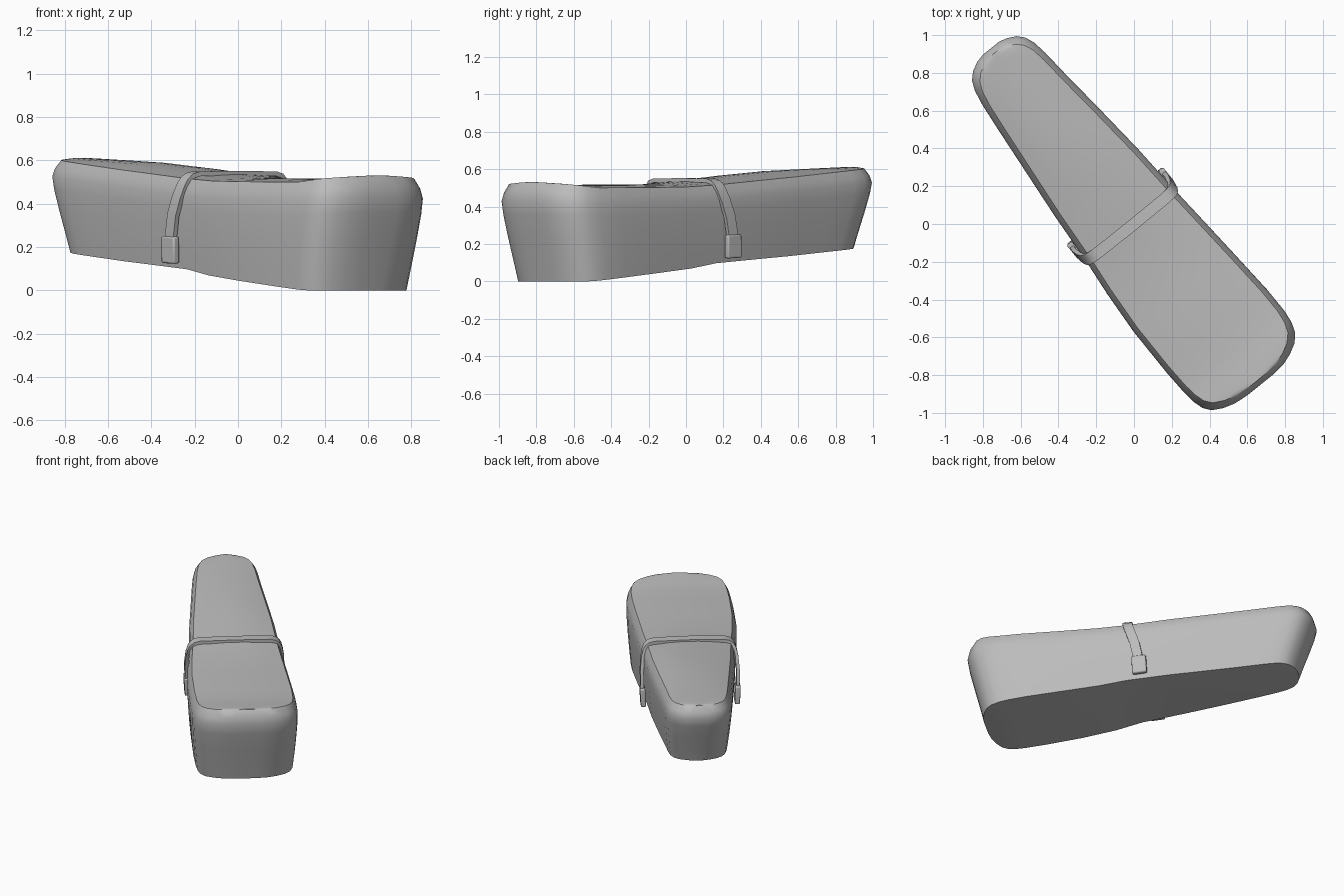
import bpy, bmesh, math
from mathutils import Vector

cube = bpy.data.objects.get("Cube")
if cube:
    bpy.data.objects.remove(cube)

grey = bpy.data.materials.new("seat grey")
grey.use_nodes = True
tone = (0.5, 0.5, 0.5, 1)
grey.diffuse_color = tone
grey.node_tree.nodes["Principled BSDF"].inputs["Base Color"].default_value = tone

# The seat runs diagonally: u goes to the rear, v goes across
ALONG = Vector((-0.628, 0.778, 0))
ACROSS = Vector((0.778, 0.628, 0))


def place(u, v, z):
    return ALONG * u + ACROSS * v + Vector((0, 0, z))


def lerp_table(table, x):
    """Smoothly read a value from (x, value) pairs."""
    if x <= table[0][0]:
        return table[0][1]
    for (x0, a), (x1, b) in zip(table, table[1:]):
        if x <= x1:
            return a + (b - a) * (x - x0) / (x1 - x0)
    return table[-1][1]


def finish(bm, name, angle):
    bmesh.ops.recalc_face_normals(bm, faces=bm.faces)
    mesh = bpy.data.meshes.new(name)
    bm.to_mesh(mesh)
    bm.free()
    mesh.materials.append(grey)
    obj = bpy.data.objects.new(name, mesh)
    bpy.context.collection.objects.link(obj)
    bpy.ops.object.select_all(action="DESELECT")
    obj.select_set(True)
    bpy.context.view_layer.objects.active = obj
    bpy.ops.object.shade_smooth_by_angle(angle=math.radians(angle))
    return obj


# Seat body: plan stations (u, right edge, left edge), with rounded ends
PLAN = [(-1.083, -.1, .08), (-1.075, -.18, .15), (-1.055, -.245, .21),
        (-1.025, -.3, .265), (-.985, -.33, .302), (-.93, -.346, .322),
        (-.86, -.354, .331), (-.72, -.36, .33), (-.45, -.36, .313),
        (-.2, -.343, .296), (0, -.322, .282), (.3, -.3, .266),
        (.6, -.27, .24), (.85, -.245, .216), (1.0, -.228, .204),
        (1.08, -.212, .192), (1.13, -.19, .172), (1.165, -.155, .14),
        (1.19, -.105, .09), (1.2, -.06, .05)]
BOTTOM = [(-.88, 0), (-.45, .042), (-.2, .066), (.02, .1), (.5, .132), (1.08, .178)]
TOP = [(-1.06, .527), (-.97, .515), (-.85, .5), (-.4, .502), (-.05, .508),
       (.05, .522), (.3, .538), (.6, .56), (1.15, .605)]
CROWN = [(-1.08, .004), (-.8, .016), (-.1, .014), (.06, .028), (.6, .032), (1.18, .006)]
# Side levels: height fraction, inset at the ends, inset at the sides
LEVELS = [(0, .105, .024), (.2, .08, .015), (.45, .045, .006), (.68, .014, 0),
          (.82, 0, 0), (.91, .01, .009), (1, .03, .029)]
COLUMNS = 8


def level_point(u, v, level):
    t, end, side = level
    u2 = u * (1 - end / 1.14)
    v2 = v - math.copysign(side, v)
    low, high = lerp_table(BOTTOM, u2), lerp_table(TOP, u2)
    return Vector((u2, v2, low + (high - low) * t))


bm = bmesh.new()
rings = []
for level in LEVELS:
    outline = [(u, a) for u, a, b in PLAN] + [(u, b) for u, a, b in reversed(PLAN)]
    rings.append([bm.verts.new(place(*level_point(u, v, level))) for u, v in outline])
count = len(rings[0])
for low, high in zip(rings, rings[1:]):
    for i in range(count):
        j = (i + 1) % count
        bm.faces.new((low[i], low[j], high[j], high[i]))

# Domed top and slightly bowed base, laid in strips between the two edges
for ring, level, bow in ((rings[-1], LEVELS[-1], 1), (rings[0], LEVELS[0], -.25)):
    rows = []
    for i, (u, a, b) in enumerate(PLAN):
        p, q = level_point(u, a, level), level_point(u, b, level)
        row = [ring[i]]
        for k in range(1, COLUMNS):
            s = k / COLUMNS
            c = p.lerp(q, s)
            dome = bow * lerp_table(CROWN, c.x) * (1 - (2 * s - 1) ** 2)
            row.append(bm.verts.new(place(c.x, c.y, max(0, c.z + dome))))
        rows.append(row + [ring[count - 1 - i]])
    for r0, r1 in zip(rows, rows[1:]):
        for k in range(COLUMNS):
            bm.faces.new((r0[k], r0[k + 1], r1[k + 1], r1[k]))
    # Close the narrow strips left at both ends
bmesh.ops.holes_fill(bm, edges=[e for e in bm.edges if e.is_boundary], sides=0)
finish(bm, "seat_cushion", 38)


# Grab strap: a flat band swept over the seat
def band(name, path, width, thickness):
    bm = bmesh.new()
    sections = []
    for i, p in enumerate(path):
        t = (path[min(i + 1, len(path) - 1)] - path[max(i - 1, 0)]).normalized()
        wide = Vector((1, 0, 0)) - t * t.x
        wide.normalize()
        out = wide.cross(t).normalized()
        if out.dot(p - Vector((p.x, 0, .3))) < 0:
            out = -out
        sections.append([bm.verts.new(place(*(p + wide * width * w + out * thickness * o)))
                         for w, o in ((-.5, -.5), (.5, -.5), (.5, .5), (-.5, .5))])
    for s0, s1 in zip(sections, sections[1:]):
        for k in range(4):
            m = (k + 1) % 4
            bm.faces.new((s0[k], s0[m], s1[m], s1[k]))
    bm.faces.new(sections[0])
    bm.faces.new(sections[-1])
    return finish(bm, name, 40)


def strap_side(sign, edge):
    """Points from the buckle up over the shoulder; edge is the seat half width."""
    shape = [(.088, .006, .16), (.082, .01, .25), (.062, .012, .35), (.035, .006, .43),
             (.016, -.006, .485), (.008, -.02, .512), (.004, -.042, .53), (.002, -.075, .538)]
    return [Vector((u, sign * (edge + dv), z)) for u, dv, z in shape]


right, left = strap_side(-1, .322), strap_side(1, .282)
band("grab_strap", right + [Vector((0, -.02, .541))] + left[::-1], .062, .022)

# Buckles at both strap ends
for name, side, sign in (("right_buckle", right, -1), ("left_buckle", left, 1)):
    v = side[0].y
    buckle = band(name, [Vector((.094, v - sign * .002, .125)),
                         Vector((.088, v + sign * .004, .25))], .095, .034)
    bevel = buckle.modifiers.new("rounded corners", "BEVEL")
    bevel.width = .008
    bevel.segments = 2
